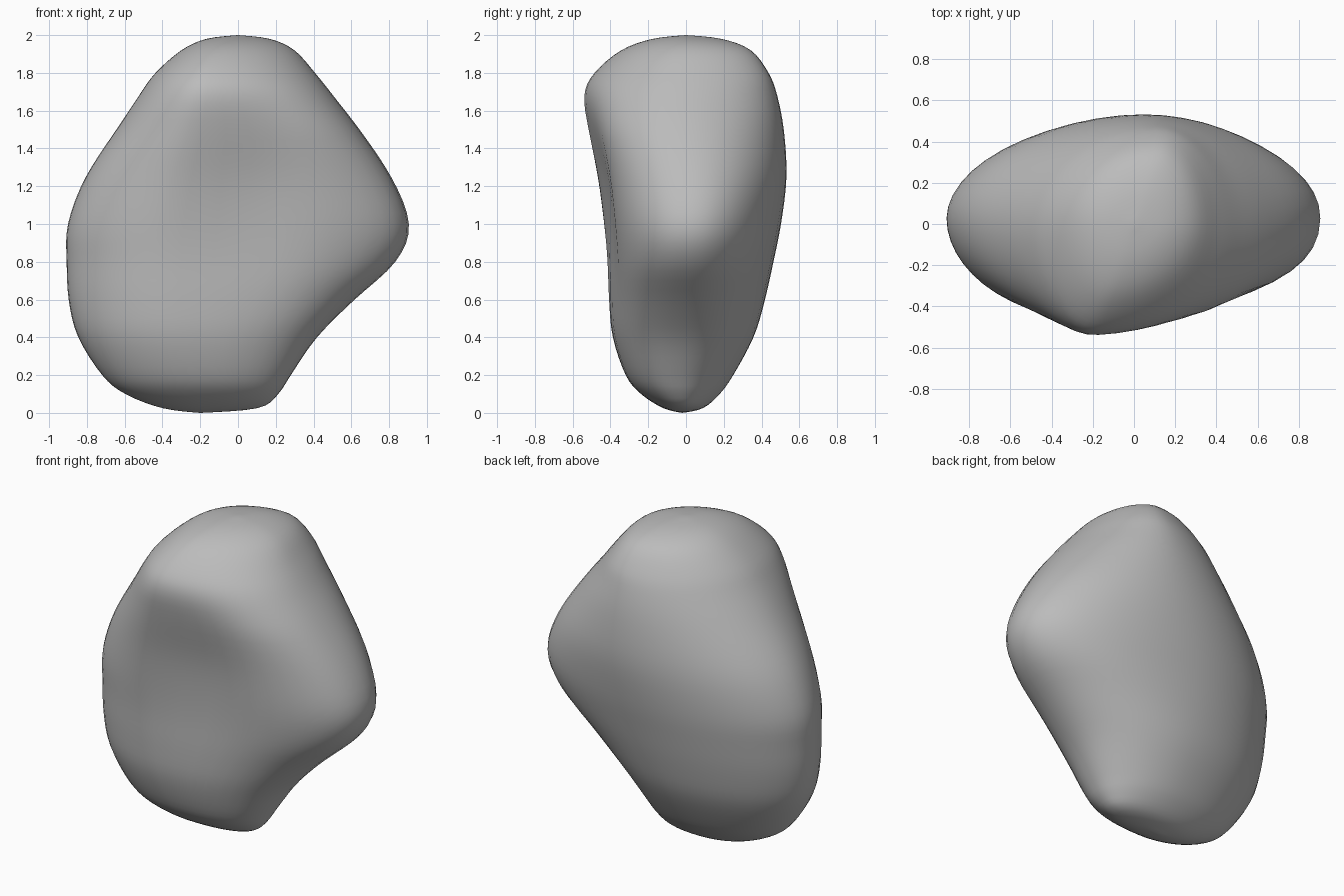
import bpy
import bmesh
from math import sin, cos, tau, exp
from mathutils import Vector

SEGMENTS = 48
STEPS = 4

# Remove the default object
default_cube = bpy.data.objects.get("Cube")
if default_cube:
    bpy.data.objects.remove(default_cube, do_unlink=True)

# Stone sections from bottom to top:
# height, left x, right x, front y, back y, front ridge x, back ridge x
SECTIONS = [
    (0, -.2, -.2, -.02, -.02, -.2, -.2),
    (.025, -.4, .11, -.12, .09, -.2, -.15),
    (.1, -.6, .215, -.24, .18, -.22, -.15),
    (.2, -.72, .28, -.32, .25, -.25, -.15),
    (.4, -.85, .42, -.39, .36, -.3, -.14),
    (.6, -.9, .62, -.41, .42, -.32, -.12),
    (.8, -.91, .84, -.42, .465, -.33, -.09),
    (1, -.905, .912, -.44, .505, -.32, -.04),
    (1.25, -.81, .815, -.475, .535, -.27, .04),
    (1.5, -.645, .645, -.525, .52, -.21, .08),
    (1.68, -.525, .505, -.545, .485, -.18, .1),
    (1.8, -.44, .41, -.49, .44, -.16, .12),
    (1.92, -.3, .3, -.345, .345, -.1, .1),
    (1.98, -.17, .17, -.18, .19, -.04, .05),
    (2, 0, 0, 0, 0, 0, 0),
]


def smooth_between(a, b, c, d, t):
    """Catmull-Rom blend from b to c."""
    return b + 0.5 * t * (c - a + t * (2 * a - 5 * b + 4 * c - d
                                       + t * (3 * (b - c) + d - a)))


def dense_sections():
    """Fill in smooth sections between the given ones."""
    rows = [SECTIONS[0]] + SECTIONS + [SECTIONS[-1]]
    result = []
    for i in range(len(SECTIONS) - 1):
        for step in range(STEPS):
            t = step / STEPS
            result.append([smooth_between(*values, t)
                           for values in zip(*rows[i:i + 4])])
    return result[1:]


def signed_power(value, power):
    return abs(value) ** power * (1 if value >= 0 else -1)


def ring_point(section, angle):
    """Point on a closed section made of four unequal elliptical quarters."""
    z, left, right, front, back, front_x, back_x = section
    across, along = cos(angle), sin(angle)
    is_back, is_right = along >= 0, across > 0
    # The front right lobe is full, and tapers to a flatter shoulder on top
    power = 1.0 if is_right else 1.04
    if is_right and not is_back:
        power = 0.85 + 0.55 * max(0, z - 1.5)
    across = signed_power(across, power)
    along = signed_power(along, power)
    side_y = (front + back) * 0.5
    ridge_x = back_x if is_back else front_x
    x = ridge_x + across * ((right - ridge_x) if is_right else (ridge_x - left))
    y = side_y + along * ((back - side_y) if is_back else (side_y - front))
    # Shallow hollow down the front, between the two lobes
    if not is_back:
        hollow = exp(-((x - 0.08) / 0.22) ** 2 - ((z - 1.15) / 0.45) ** 2)
        y -= 0.05 * hollow * along
    return Vector((x, y, z))


def build_stone():
    bm = bmesh.new()
    rings = [[bm.verts.new(ring_point(section, tau * k / SEGMENTS))
              for k in range(SEGMENTS)] for section in dense_sections()]
    bottom = bm.verts.new(ring_point(SECTIONS[0], 0))
    top = bm.verts.new(ring_point(SECTIONS[-1], 0))
    for k in range(SEGMENTS):
        n = (k + 1) % SEGMENTS
        for low, high in zip(rings, rings[1:]):
            bm.faces.new((low[k], low[n], high[n], high[k]))
        bm.faces.new((bottom, rings[0][n], rings[0][k]))
        bm.faces.new((top, rings[-1][k], rings[-1][n]))
    # Soften the ridges a little
    for _ in range(2):
        bmesh.ops.smooth_vert(bm, verts=[v for ring in rings for v in ring],
                              factor=0.5, use_axis_x=True, use_axis_y=True,
                              use_axis_z=False)
    bmesh.ops.recalc_face_normals(bm, faces=bm.faces)
    for face in bm.faces:
        face.smooth = True
    mesh = bpy.data.meshes.new("stone")
    bm.to_mesh(mesh)
    bm.free()
    stone = bpy.data.objects.new("stone", mesh)
    bpy.context.collection.objects.link(stone)
    return stone


# Plain grey stone
grey = bpy.data.materials.new("stone grey")
grey.use_nodes = True
colour = (0.5, 0.5, 0.5, 1)
grey.diffuse_color = colour
grey.node_tree.nodes["Principled BSDF"].inputs["Base Color"].default_value = colour
build_stone().data.materials.append(grey)
